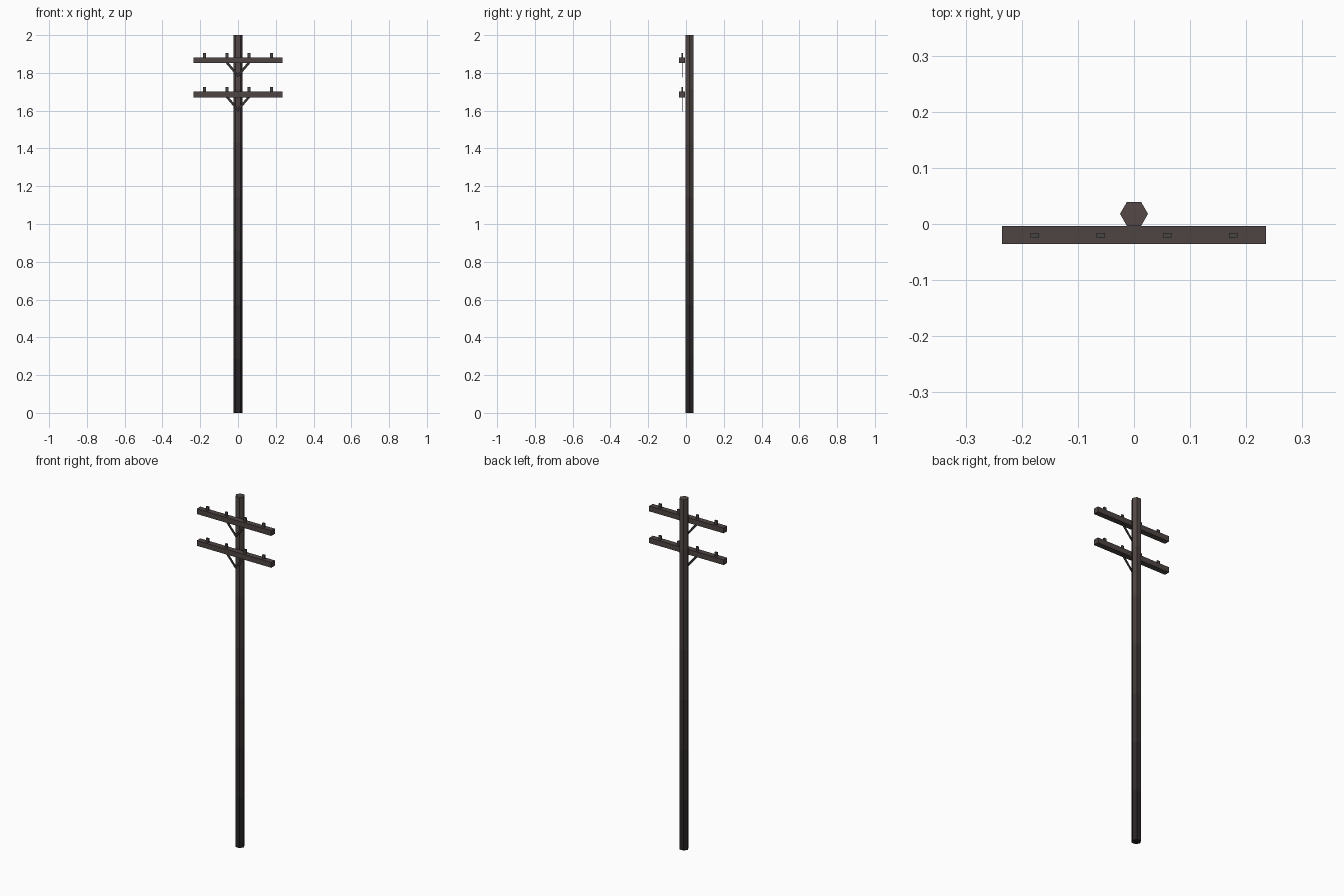
import bpy, bmesh, math
from mathutils import Matrix

if "Cube" in bpy.data.objects:
    bpy.data.objects.remove(bpy.data.objects["Cube"])


def srgb(c):
    c /= 255
    return c / 12.92 if c <= 0.04045 else ((c + 0.055) / 1.055) ** 2.4


def material(name, r, g, b):
    m = bpy.data.materials.new(name)
    m.diffuse_color = (srgb(r), srgb(g), srgb(b), 1)
    m.use_nodes = True
    m.node_tree.nodes["Principled BSDF"].inputs["Base Color"].default_value = m.diffuse_color
    return m


def finish(name, bm, mats):
    bmesh.ops.recalc_face_normals(bm, faces=bm.faces[:])
    me = bpy.data.meshes.new(name)
    bm.to_mesh(me)
    bm.free()
    for m in mats:
        me.materials.append(m)
    ob = bpy.data.objects.new(name, me)
    bpy.context.collection.objects.link(ob)
    return ob


def box(name, x, y, z, mat):
    bm = bmesh.new()
    size = Matrix.Diagonal((x[1] - x[0], y[1] - y[0], z[1] - z[0], 1))
    mid = Matrix.Translation([(a + b) / 2 for a, b in (x, y, z)])
    bmesh.ops.create_cube(bm, size=1, matrix=mid @ size)
    return finish(name, bm, [mat])


# Weathered wood, darker toward the ground
BANDS = 7
lo, hi = (40, 36, 37), (83, 73, 71)
wood = [material(f"pole wood {i + 1}",
                 *[a + (b - a) * i / (BANDS - 1) for a, b in zip(lo, hi)])
        for i in range(BANDS)]
arm_wood = material("arm wood", 78, 69, 68)
peg_grey = material("insulator grey", 72, 70, 68)
brace_dark = material("brace dark", 56, 51, 50)

# Hexagonal pole, cut into colour bands by height
bm = bmesh.new()
bmesh.ops.create_cone(bm, cap_ends=True, segments=6, radius1=0.025, radius2=0.025,
                      depth=2, matrix=Matrix.Translation((0, 0.018, 1))
                      @ Matrix.Rotation(math.radians(30), 4, 'Z'))
# turn so that flat sides face front and back
if max(v.co.x for v in bm.verts) < 0.024:
    bmesh.ops.rotate(bm, verts=bm.verts[:], cent=(0, 0.018, 0),
                     matrix=Matrix.Rotation(math.radians(30), 3, 'Z'))
for i in range(1, BANDS):
    bmesh.ops.bisect_plane(bm, geom=bm.verts[:] + bm.edges[:] + bm.faces[:],
                           plane_co=(0, 0, 2 * i / BANDS), plane_no=(0, 0, 1))
for f in bm.faces:
    f.material_index = min(BANDS - 1, int(f.calc_center_median().z / 2 * BANDS))
finish("pole", bm, wood)

for level, base in (("upper", 1.852), ("lower", 1.671)):
    # Cross arm
    box(f"{level}_cross_arm", (-0.235, 0.235), (-0.036, -0.004), (base, base + 0.03), arm_wood)
    # Insulator pegs
    for i, x in enumerate((-0.177, -0.059, 0.059, 0.177)):
        box(f"{level}_insulator_{i + 1}", (x - 0.0075, x + 0.0075), (-0.024, -0.016),
            (base + 0.028, base + 0.053), peg_grey)
    # V-shaped flat brace under the arm
    bm = bmesh.new()
    for s in (-1, 1):
        pts = ((0, -0.076), (s * 0.066, 0.001), (s * 0.049, 0.001), (0, -0.058))
        f = bm.faces.new([bm.verts.new((x, -0.022, base + z)) for x, z in pts])
        ext = bmesh.ops.extrude_face_region(bm, geom=[f], use_keep_orig=True)
        bmesh.ops.translate(bm, vec=(0, 0.003, 0),
                            verts=[v for v in ext["geom"] if isinstance(v, bmesh.types.BMVert)])
    finish(f"{level}_brace", bm, [brace_dark])
